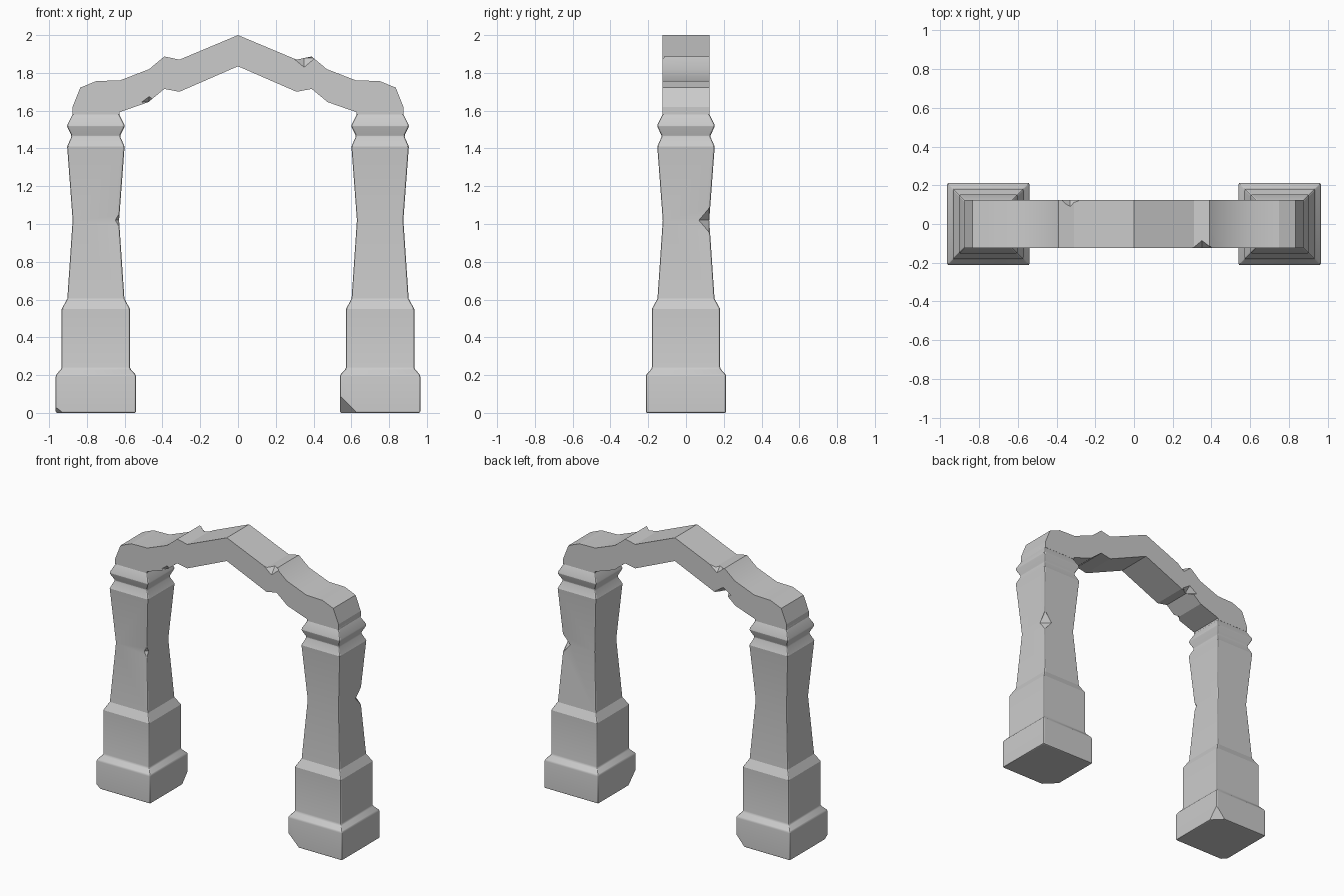
import bpy, bmesh

if "Cube" in bpy.data.objects:
    bpy.data.objects.remove(bpy.data.objects["Cube"])

PX = 0.7525  # pillar centre distance from the middle

# half-width and height going up the square pillar
PILLAR = [(0.2125, 0), (0.2125, 0.20), (0.181, 0.235), (0.181, 0.55), (0.151, 0.605),
          (0.123, 1.02), (0.152, 1.41), (0.128, 1.465), (0.154, 1.52), (0.124, 1.58), (0.124, 1.60)]

# right half of the arch outline (x, z), from the peak outward and back underneath
ARCH = [(0.31, 1.87), (0.39, 1.887), (0.47, 1.82), (0.625, 1.76), (0.75, 1.757), (0.835, 1.722),
        (0.876, 1.62), (0.876, 1.58), (0.629, 1.58), (0.627, 1.592), (0.475, 1.645), (0.39, 1.715), (0.31, 1.70)]


def new_object(name, bm):
    bmesh.ops.recalc_face_normals(bm, faces=bm.faces)
    mesh = bpy.data.meshes.new(name)
    bm.to_mesh(mesh)
    bm.free()
    ob = bpy.data.objects.new(name, mesh)
    bpy.context.collection.objects.link(ob)
    return ob


def apply_modifiers(ob):
    bpy.ops.object.select_all(action='DESELECT')
    bpy.context.view_layer.objects.active = ob
    ob.select_set(True)
    for m in list(ob.modifiers):
        bpy.ops.object.modifier_apply(modifier=m.name)


def soften(ob, width):
    m = ob.modifiers.new("soft_edges", 'BEVEL')
    m.width = width
    m.segments = 2
    m.limit_method = 'ANGLE'
    m.angle_limit = 0.6
    apply_modifiers(ob)


def chip(ob, centre, size):
    """Knock a faceted chip out of an edge or corner with an octahedron."""
    bm = bmesh.new()
    for axis in range(3):
        for s in (-1, 1):
            p = list(centre)
            p[axis] += s * size[axis]
            bm.verts.new(p)
    bmesh.ops.convex_hull(bm, input=bm.verts)
    cutter = new_object("chip_cutter", bm)
    cutter.hide_render = True
    m = ob.modifiers.new("chip", 'BOOLEAN')
    m.operation = 'DIFFERENCE'
    m.solver = 'EXACT'
    m.object = cutter
    apply_modifiers(ob)
    bpy.data.objects.remove(cutter)


def pillar(name, cx):
    bm = bmesh.new()
    rings = [[bm.verts.new((cx + sx * w, sy * w, z)) for sx, sy in ((-1, -1), (1, -1), (1, 1), (-1, 1))]
             for w, z in PILLAR]
    for a, b in zip(rings, rings[1:]):
        for i in range(4):
            j = (i + 1) % 4
            bm.faces.new((a[i], a[j], b[j], b[i]))
    bm.faces.new(rings[0])
    bm.faces.new(rings[-1])
    ob = new_object(name, bm)
    soften(ob, 0.008)
    return ob


# pillars
left = pillar("left_pillar", -PX)
right = pillar("right_pillar", PX)

# arch with both caps
outline = [(0, 2.0)] + ARCH + [(0, 1.835)] + [(-x, z) for x, z in reversed(ARCH)]
bm = bmesh.new()
face = bm.faces.new([bm.verts.new((x, -0.125, z)) for x, z in outline])
ext = bmesh.ops.extrude_face_region(bm, geom=[face])
bmesh.ops.translate(bm, vec=(0, 0.25, 0), verts=[v for v in ext["geom"] if isinstance(v, bmesh.types.BMVert)])
arch = new_object("arch", bm)

# worn chips
chip(right, (PX - 0.2125, -0.2125, 0), (0.09, 0.09, 0.09))
chip(right, (PX + 0.123, 0.123, 1.02), (0.055, 0.055, 0.07))
chip(left, (-PX + 0.2125, 0.2125, 0), (0.07, 0.07, 0.08))
chip(left, (-PX - 0.2125, -0.2125, 0), (0.04, 0.04, 0.03))
chip(left, (-PX + 0.123, -0.123, 1.02), (0.02, 0.02, 0.04))
chip(arch, (0.35, -0.125, 1.88), (0.06, 0.04, 0.05))
chip(arch, (-0.33, 0.125, 1.88), (0.05, 0.04, 0.04))
chip(arch, (-0.47, -0.125, 1.645), (0.04, 0.03, 0.03))
chip(arch, (-0.38, 0.125, 1.71), (0.06, 0.05, 0.04))

for ob in (left, right, arch):
    bpy.ops.object.select_all(action='DESELECT')
    bpy.context.view_layer.objects.active = ob
    ob.select_set(True)
    bpy.ops.object.shade_smooth_by_angle(angle=0.35)
